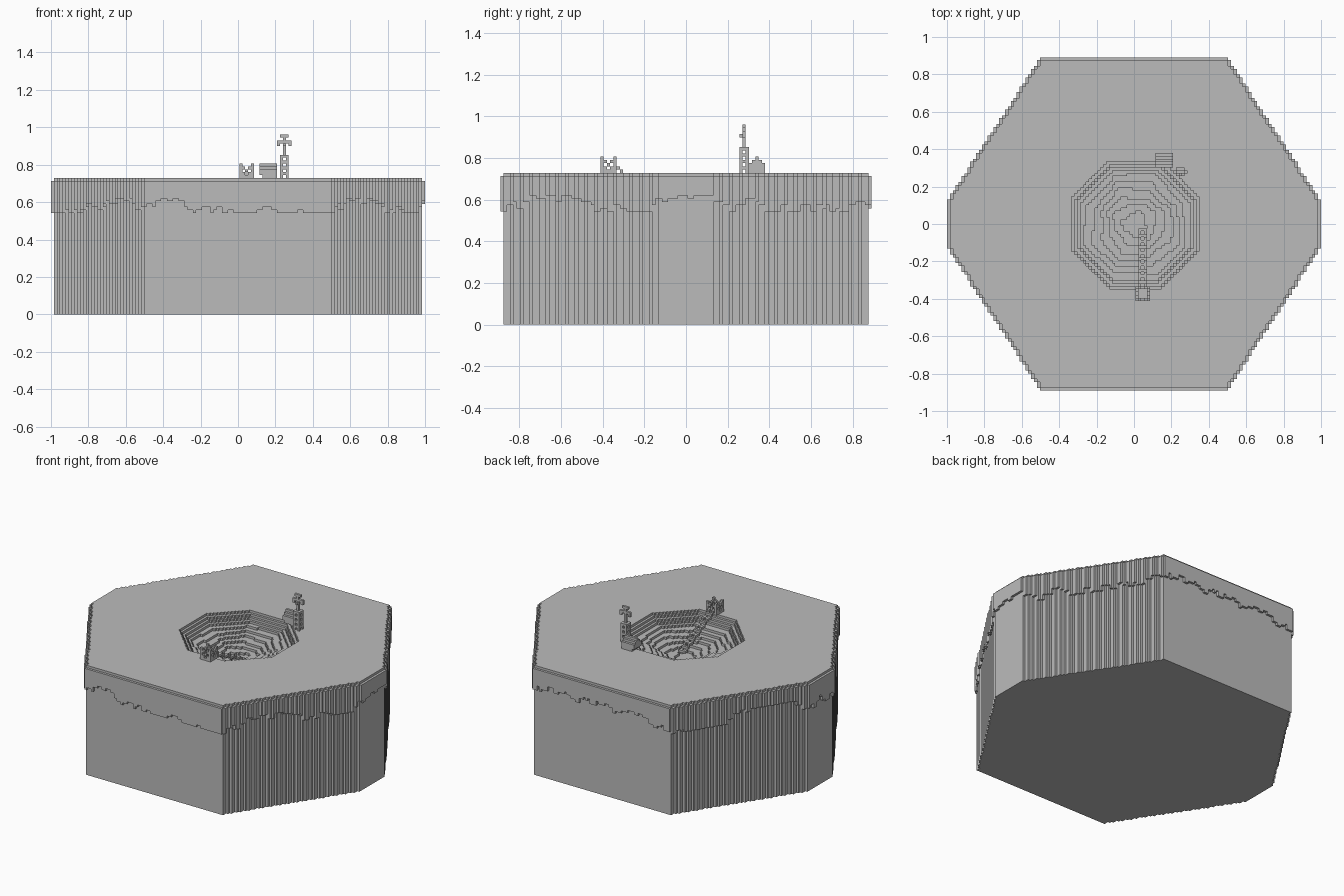
import bpy, bmesh, math, random

random.seed(4)
V = 2 / 129            # edge of one block
TOP = 47               # ground height in blocks

cube = bpy.data.objects.get("Cube")
if cube:
    bpy.data.objects.remove(cube, do_unlink=True)

grey = bpy.data.materials.new("plain_grey")
grey.use_nodes = True
grey.diffuse_color = (0.5, 0.5, 0.5, 1)
grey.node_tree.nodes["Principled BSDF"].inputs["Base Color"].default_value = (0.5, 0.5, 0.5, 1)


def build(name, columns):
    """Skin block columns {(i, j): levels} with their exposed faces only."""
    bm = bmesh.new()
    verts = {}

    def vert(p):
        if p not in verts:
            verts[p] = bm.verts.new(((p[0] - 0.5) * V, (p[1] - 0.5) * V, p[2] * V))
        return verts[p]

    for (i, j), levels in columns.items():
        for axis in range(3):
            for side in (0, 1):
                step = [0, 0, 0]
                step[axis] = 2 * side - 1
                beside = columns.get((i + step[0], j + step[1]), ())
                a, b = (axis + 1) % 3, (axis + 2) % 3
                for k in levels:
                    if k + step[2] in beside:
                        continue
                    ring = []
                    for da, db in ((0, 0), (1, 0), (1, 1), (0, 1)):
                        p = [i, j, k]
                        p[axis] += side
                        p[a] += da
                        p[b] += db
                        ring.append(vert(tuple(p)))
                    bm.faces.new(ring if side else ring[::-1])
    # merge the flat areas
    bmesh.ops.dissolve_limit(bm, angle_limit=math.radians(1),
                             verts=bm.verts[:], edges=bm.edges[:])
    mesh = bpy.data.meshes.new(name)
    bm.to_mesh(mesh)
    bm.free()
    mesh.materials.append(grey)
    bpy.context.collection.objects.link(bpy.data.objects.new(name, mesh))


def build_cells(name, cells):
    columns = {}
    for i, j, k in cells:
        columns.setdefault((i, j), set()).add(k)
    build(name, columns)


def half_width(j):
    return 64 - round(max(0, abs(j) - 8) * 32 / 49)


# Terraced octagonal pit: each ring drops one block
RINGS = (22, 21, 20, 19, 17, 14.5, 12, 9.5, 7, 4)


def ground(i, j):
    x, y = abs(i - 0.5), abs(j + 0.3)
    d = max(x, y, (x + y) * 0.71)
    if d < 18:
        d += 0.7 * math.sin(3 * math.atan2(j, i) + d * 0.4)
    return TOP - sum(d < r for r in RINGS)


# Hexagonal ground with a ragged overhanging top layer
terrain, rim = {}, []
for j in range(-57, 58):
    w = half_width(j)
    for i in range(-w, w + 1):
        if abs(i) < w and abs(j) < 57:
            terrain[i, j] = range(0, ground(i, j))
        else:
            rim.append((i, j))
rim.sort(key=lambda c: math.atan2(c[1], c[0]))
low, run = 37, 0
for cell in rim:
    if run == 0:
        low = min(40, max(35, low + random.choice((-2, -1, 1, 2))))
        run = random.choice((1, 2, 2, 3))
    run -= 1
    terrain[cell] = range(low, TOP - 1)
build("hex_ground", terrain)

# Braced square frame at the front of the pit
frame = set()
braces = ((1, 2, 3), (1, 3), (2,), (1, 3), ())
for k, row in enumerate(braces):
    for n in (0, 4) + row:
        for edge in (0, 4):
            frame.add((1 + n, -26 + edge, TOP + k))
            frame.add((1 + edge, -26 + n, TOP + k))
build_cells("winch_frame", frame)

# Ladder track running down to the pit floor
track = set()
for j in range(-22, -1):
    line = round(TOP + 1 - (j + 22) * 10 / 20)
    k = max(line, ground(3, j))
    track |= {(2, j, k), (4, j, k)}
    if j % 2 == 0:
        track.add((3, j, k))
build_cells("ladder_track", track)

# Lattice tower with a mast and cross arms
cx, cy = 16, 18
tower = {(cx, cy, k) for k in range(TOP + 7, TOP + 15)}
for k in range(8):
    for a in (-1, 0, 1):
        for b in (-1, 0, 1):
            if a and b or (a or b) and k % 2 == 1:
                tower.add((cx + a, cy + b, TOP + k))
tower |= {(cx + a, cy, TOP + 12) for a in range(-2, 3)}
tower |= {(cx + a, cy, TOP + 11) for a in (-2, 2)}
tower |= {(cx + a, cy, TOP + 14) for a in (-1, 1)}
tower.add((cx, cy - 1, TOP + 11))
tower.add((cx - 1, cy - 1, TOP - 1))
build_cells("signal_tower", tower)

# Small hut with a stepped gable roof
hut = set()
for k, half in enumerate((2, 2, 2, 1, 0)):
    for i in range(9 if k == 0 else 8, 14):
        for j in range(-half, half + 1):
            hut.add((i, 22 + j, TOP + k))
build_cells("hut", hut)
